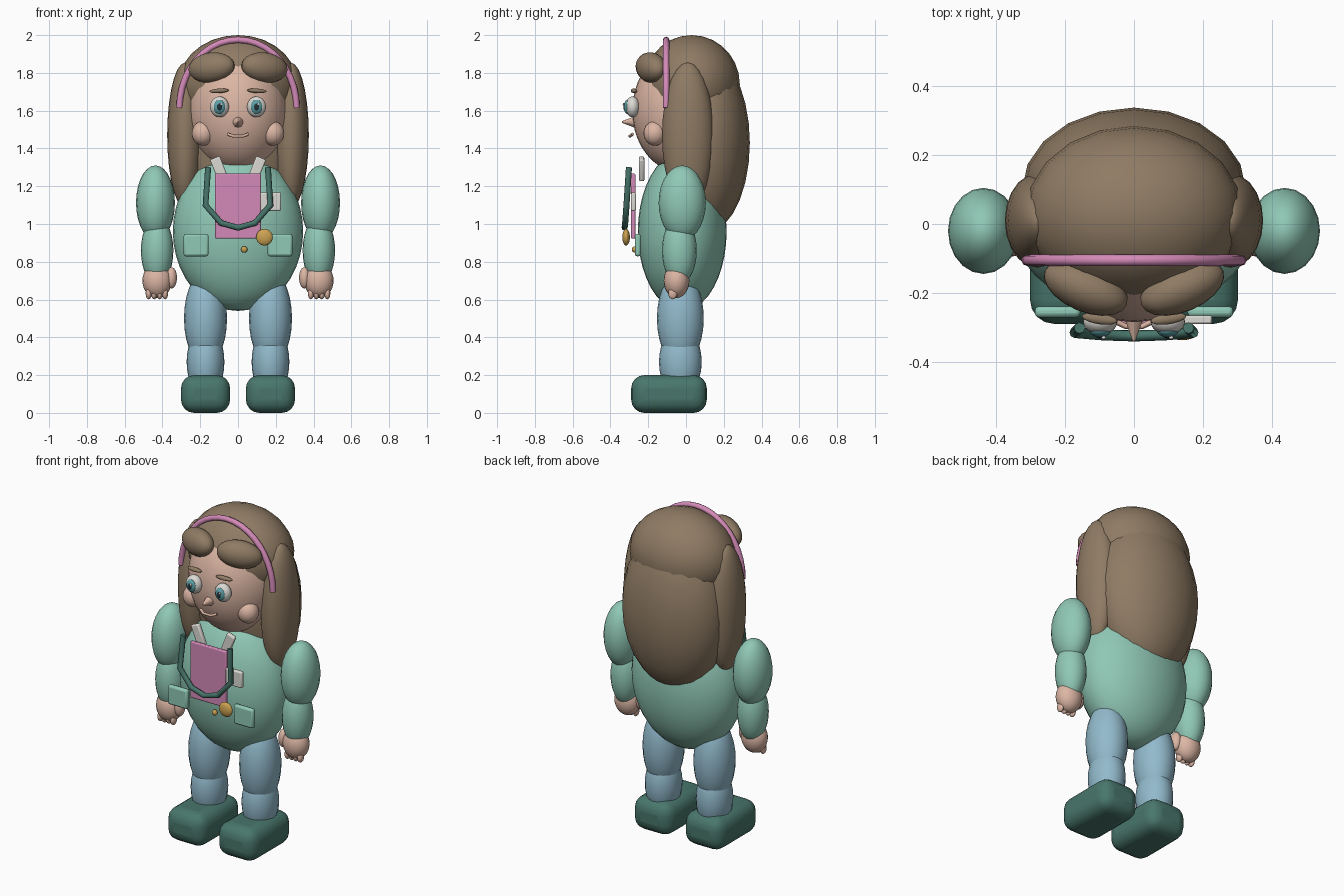
import bpy
from math import sin, cos, pi, radians

if "Cube" in bpy.data.objects:
    bpy.data.objects.remove(bpy.data.objects["Cube"], do_unlink=True)


def material(name, *srgb):
    color = [((c / 255 + 0.055) / 1.055) ** 2.4 for c in srgb] + [1.0]
    m = bpy.data.materials.new(name)
    m.use_nodes = True
    m.diffuse_color = color
    bsdf = m.node_tree.nodes["Principled BSDF"]
    bsdf.inputs["Base Color"].default_value = color
    bsdf.inputs["Roughness"].default_value = 0.8
    return m


TEAL = material("soft_teal", 144, 200, 182)
HAIR = material("hair_brown", 143, 123, 100)
SKIN = material("skin", 220, 182, 164)
DENIM = material("denim_blue", 146, 186, 204)
GREEN = material("dark_green", 72, 118, 107)
PINK = material("pink", 212, 138, 184)
PALE = material("pale_grey", 220, 218, 212)
GOLD = material("gold", 204, 162, 82)
IRIS = material("iris_teal", 92, 160, 166)
PUPIL = material("pupil_dark", 32, 52, 60)


def finish(name, mat):
    o = bpy.context.object
    o.name = name
    o.data.materials.append(mat)
    return o


def ball(name, mat, loc, radii, rot=(0, 0, 0), segs=20, rings=14):
    bpy.ops.mesh.primitive_uv_sphere_add(segments=segs, ring_count=rings,
                                         location=loc, rotation=rot)
    o = finish(name, mat)
    o.scale = radii
    bpy.ops.object.shade_smooth()
    return o


def box(name, mat, loc, size, bevel, rot=(0, 0, 0), segs=2):
    bpy.ops.mesh.primitive_cube_add(size=1, location=loc, rotation=rot)
    o = finish(name, mat)
    o.scale = size
    bpy.ops.object.transform_apply(location=False, rotation=False, scale=True)
    mod = o.modifiers.new("rounding", "BEVEL")
    mod.width, mod.segments = bevel, segs
    bpy.ops.object.shade_smooth_by_angle(angle=radians(40))
    return o


def tube(name, mat, points, radius, sides=2):
    curve = bpy.data.curves.new(name, "CURVE")
    curve.dimensions = "3D"
    curve.bevel_depth, curve.bevel_resolution = radius, sides
    curve.use_fill_caps = True
    spline = curve.splines.new("POLY")
    spline.points.add(len(points) - 1)
    for p, co in zip(spline.points, points):
        p.co = (*co, 1)
    curve.materials.append(mat)
    o = bpy.data.objects.new(name, curve)
    bpy.context.collection.objects.link(o)
    return o


# Body and head
ball("torso", TEAL, (0, -0.02, 0.96), (0.345, 0.235, 0.42), segs=32, rings=20)
ball("head", SKIN, (0, -0.02, 1.6), (0.265, 0.265, 0.33), segs=32, rings=20)

# Hair
ball("hair_crown", HAIR, (0, 0.03, 1.74), (0.315, 0.255, 0.26))
ball("hair_back", HAIR, (0, 0.1, 1.43), (0.325, 0.238, 0.48))

# Headband arch
tube("headband", PINK, [(0.31 * cos(i * pi / 20), -0.105, 1.615 + 0.36 * sin(i * pi / 20))
                        for i in range(21)], 0.017)

# Nose and mouth
bpy.ops.mesh.primitive_cone_add(vertices=10, radius1=0.042, radius2=0.004, depth=0.1,
                                location=(0, -0.29, 1.54), rotation=(pi / 2, 0, 0))
finish("nose", SKIN)
bpy.ops.object.shade_smooth_by_angle(angle=radians(40))
tube("mouth", SKIN, [(-0.055, -0.282, 1.476), (-0.025, -0.297, 1.465),
                     (0.025, -0.297, 1.465), (0.055, -0.282, 1.476)], 0.008)

for side, s in (("right", -1), ("left", 1)):
    # Hair locks and rolled fringe
    ball(side + "_hair_lock", HAIR, (s * 0.28, 0.01, 1.47), (0.095, 0.137, 0.385))
    ball(side + "_fringe", HAIR, (s * 0.14, -0.185, 1.828), (0.13, 0.07, 0.08),
         (0, s * 0.12, s * 0.4))

    # Face
    ball(side + "_cheek", SKIN, (s * 0.185, -0.165, 1.48), (0.06, 0.06, 0.065))
    ball(side + "_eyebrow", HAIR, (s * 0.1, -0.275, 1.705), (0.052, 0.016, 0.012),
         (0, s * 0.06, s * 0.15))
    ball(side + "_eye", PALE, (s * 0.098, -0.283, 1.62), (0.05, 0.038, 0.055))
    ball(side + "_iris", IRIS, (s * 0.098, -0.309, 1.62), (0.031, 0.02, 0.038))
    ball(side + "_pupil", PUPIL, (s * 0.098, -0.323, 1.62), (0.015, 0.009, 0.02))
    ball(side + "_eye_glint", PALE, (s * 0.098 + 0.01, -0.33, 1.634),
         (0.007, 0.005, 0.007), segs=10, rings=8)

    # Arm and hand
    ball(side + "_sleeve", TEAL, (s * 0.437, -0.02, 1.112), (0.103, 0.125, 0.198))
    ball(side + "_forearm", TEAL, (s * 0.428, -0.035, 0.86), (0.086, 0.092, 0.18))
    ball(side + "_hand", SKIN, (s * 0.428, -0.05, 0.7), (0.078, 0.068, 0.092))
    ball(side + "_thumb", SKIN, (s * 0.352, -0.06, 0.715), (0.029, 0.034, 0.056))
    for i in range(4):
        ball(f"{side}_finger_{i + 1}", SKIN, (s * (0.386 + i * 0.029), -0.07, 0.633),
             (0.016, 0.024, 0.032), segs=12, rings=8)

    # Leg and shoe
    ball(side + "_thigh", DENIM, (s * 0.172, -0.03, 0.5), (0.114, 0.124, 0.25))
    ball(side + "_shin", DENIM, (s * 0.172, -0.03, 0.27), (0.1, 0.113, 0.19))
    box(side + "_shoe", GREEN, (s * 0.172, -0.09, 0.1), (0.26, 0.4, 0.2), 0.07, segs=4)

    # Collar flap and pocket
    box(side + "_collar", PALE, (s * 0.1, -0.235, 1.292), (0.056, 0.028, 0.125), 0.008,
        (0, s * 0.38, 0))
    box(side + "_pocket", TEAL, (s * 0.222, -0.255, 0.888), (0.132, 0.032, 0.118), 0.012)

# Chest panel, name tag and lanyard
box("chest_panel", PINK, (0, -0.28, 1.095), (0.242, 0.024, 0.344), 0.006)
box("name_tag", PALE, (0.172, -0.278, 1.118), (0.11, 0.026, 0.098), 0.007)
half = [(0.158, -0.302, 1.3), (0.172, -0.315, 1.1), (0.09, -0.322, 1.005)]
tube("lanyard", GREEN, half + [(0, -0.325, 0.98)] + [(-x, y, z) for x, y, z in half[::-1]], 0.016)

# Gold medal and button
ball("medal", GOLD, (0.14, -0.317, 0.93), (0.044, 0.02, 0.044))
ball("button", GOLD, (0.033, -0.272, 0.865), (0.017, 0.014, 0.017), segs=12, rings=8)
